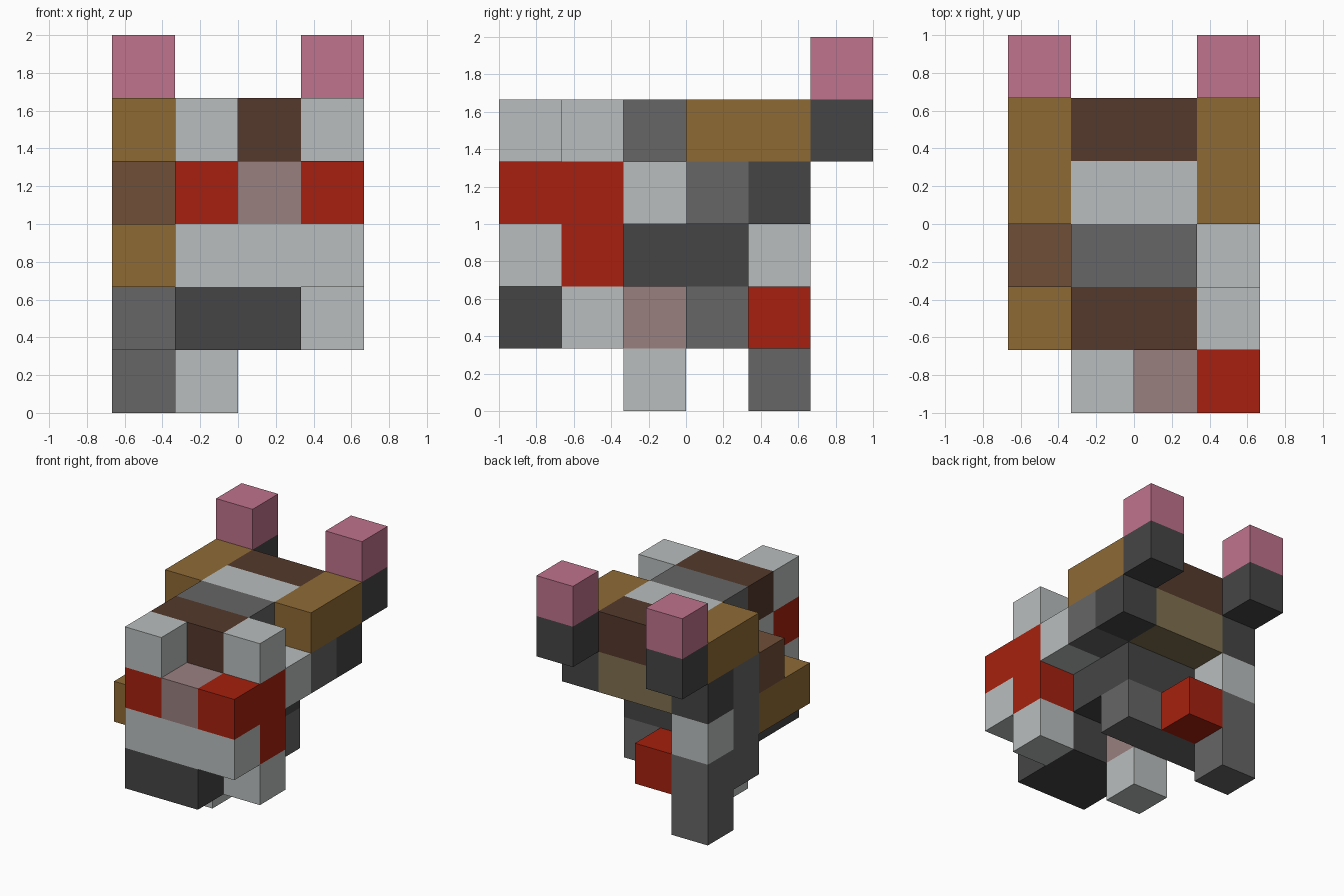
import bpy
import bmesh
from mathutils import Matrix, Vector

default_cube = bpy.data.objects.get("Cube")
if default_cube:
    bpy.data.objects.remove(default_cube, do_unlink=True)

CELL = 1 / 3          # edge of one block
COLUMNS, ROWS = 4, 6  # blocks across x and along y


def linear(c):
    c /= 255
    return c / 12.92 if c <= 0.04045 else ((c + 0.055) / 1.055) ** 2.4


def material(name, hex_code):
    rgb = [linear(c) for c in bytes.fromhex(hex_code)]
    mat = bpy.data.materials.new(name)
    mat.use_nodes = True
    mat.diffuse_color = (*rgb, 1)
    shader = next(n for n in mat.node_tree.nodes if n.type == "BSDF_PRINCIPLED")
    shader.inputs["Base Color"].default_value = (*rgb, 1)
    return mat


light = material("light_grey", "BABEBE")
grey = material("mid_grey", "666666")
dark = material("dark_grey", "454545")
tan = material("tan", "8F6A35")
brown = material("dark_brown", "55392C")
chestnut = material("chestnut", "704E37")
red = material("red", "A6200E")
mauve = material("mauve", "9A8080")
pink = material("pink", "BF738C")
khaki = material("khaki", "80704F")


def block(name, mat, start, wide=1, deep=1, high=1):
    """Box on the block grid; start is its right, front, bottom cell."""
    size = Vector((wide, deep, high))
    centre = Vector(start) + size / 2 - Vector((COLUMNS / 2, ROWS / 2, 0))
    bm = bmesh.new()
    bmesh.ops.create_cube(bm, size=1, matrix=Matrix.Diagonal((*(size * CELL), 1)))
    mesh = bpy.data.meshes.new(name)
    bm.to_mesh(mesh)
    bm.free()
    mesh.materials.append(mat)
    obj = bpy.data.objects.new(name, mesh)
    obj.location = centre * CELL
    bpy.context.collection.objects.link(obj)
    return obj


def pair(name, mat, row, level, deep=1):
    """Matching blocks in the outermost columns."""
    block(name + "_right", mat, (0, row, level), deep=deep)
    block(name + "_left", mat, (COLUMNS - 1, row, level), deep=deep)


# Head
block("crown_tuft_right", light, (1, 0, 4))
block("crown_tuft_left", light, (3, 1, 4))
block("forehead", brown, (1, 1, 4), wide=2)
block("cheek_right", red, (1, 0, 3))
block("nose_bridge", mauve, (2, 0, 3))
block("cheek_left", red, (3, 0, 3), deep=2)
block("lower_cheek_left", red, (3, 1, 2))
block("muzzle", light, (1, 0, 2), wide=3)
block("head_core", light, (1, 1, 2), wide=2, high=2)
block("jaw", dark, (1, 0, 1), wide=2, deep=2)
block("neck_left", light, (3, 1, 1))

# Back stripes
block("back_stripe_front", grey, (1, 2, 4), wide=2)
block("back_stripe_middle", light, (1, 3, 4), wide=2)
block("back_stripe_rear", brown, (1, 4, 4), wide=2)

# Body
block("torso", dark, (1, 2, 2), wide=2, deep=2, high=2)
block("belly", grey, (1, 3, 1), wide=2)
block("shoulder_left", light, (3, 2, 3))
block("shoulder_right", chestnut, (0, 2, 3))
block("elbow_right", tan, (0, 1, 2), deep=2)
block("hip_right", grey, (0, 3, 1), high=2)
block("rump", khaki, (1, 4, 3), wide=2)
pair("flank", grey, 3, 3)
pair("haunch", dark, 4, 3)
pair("back_edge", tan, 3, 4, deep=2)

# Raised rear posts
pair("post_base", dark, 5, 4)
pair("post_tip", pink, 5, 5)

# Legs and underside
block("front_leg_upper", mauve, (1, 2, 1))
block("front_leg_foot", light, (1, 2, 0))
block("rear_leg_thigh", light, (0, 4, 2))
block("rear_leg_foot", grey, (0, 4, 0), high=2)
block("rear_red_block", red, (1, 4, 1))
